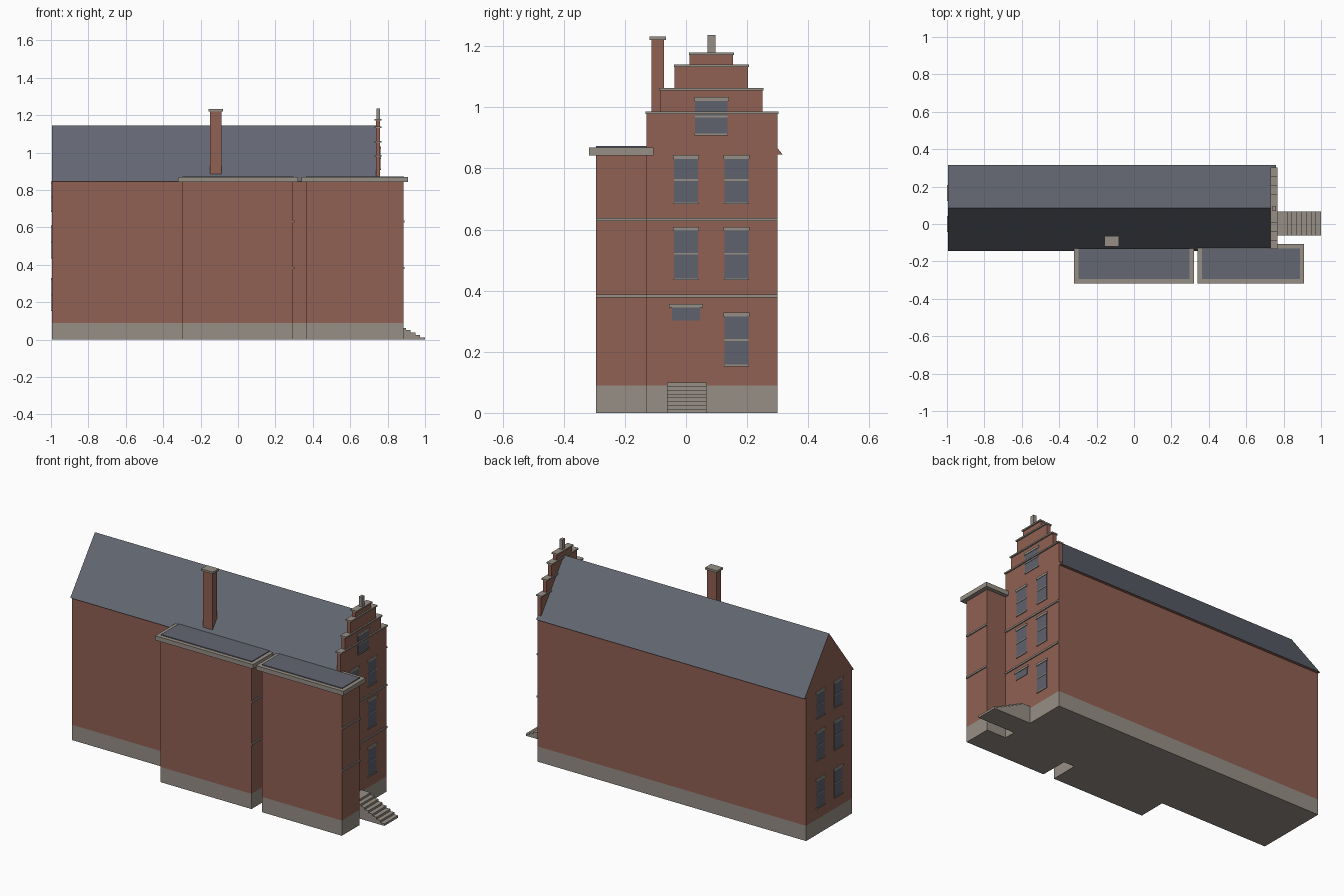
import bpy
import bmesh

cube = bpy.data.objects.get("Cube")
if cube:
    bpy.data.objects.remove(cube, do_unlink=True)


def material(name, rgb):
    m = bpy.data.materials.new(name)
    m.use_nodes = True
    m.diffuse_color = (*rgb, 1)
    bsdf = m.node_tree.nodes["Principled BSDF"]
    bsdf.inputs["Base Color"].default_value = (*rgb, 1)
    bsdf.inputs["Roughness"].default_value = 0.9
    return m


BRICK = material("red brick", (0.28, 0.117, 0.087))
STONE = material("grey stone", (0.305, 0.272, 0.235))
SLATE = material("blue grey slate", (0.125, 0.136, 0.167))
GLASS = material("dark window glass", (0.115, 0.122, 0.155))


def finish(name, bm, *mats):
    bmesh.ops.recalc_face_normals(bm, faces=bm.faces)
    mesh = bpy.data.meshes.new(name)
    bm.to_mesh(mesh)
    bm.free()
    for m in mats:
        mesh.materials.append(m)
    ob = bpy.data.objects.new(name, mesh)
    bpy.context.collection.objects.link(ob)
    return ob


def box(name, xs, ys, zs, mat):
    """Box between the given limits on each axis."""
    bm = bmesh.new()
    bmesh.ops.create_cube(bm, size=1)
    for v in bm.verts:
        v.co = [lim[0] if c < 0 else lim[1] for c, lim in zip(v.co, (xs, ys, zs))]
    return finish(name, bm, mat)


def extrude_profile(name, points, axis, start, end, *mats):
    """Prism from a closed outline, given in the two axes other than `axis`."""
    bm = bmesh.new()

    def place(p, d):
        return (d, p[0], p[1]) if axis == "x" else (p[0], d, p[1])

    face = bm.faces.new([bm.verts.new(place(p, start)) for p in points])
    moved = bmesh.ops.extrude_face_region(bm, geom=[face])["geom"]
    for v in moved:
        if isinstance(v, bmesh.types.BMVert):
            v.co[0 if axis == "x" else 1] = end
    return finish(name, bm, *mats)


LEFT_END, GABLE = -0.995, 0.76
FRONT, BACK = -0.13, 0.30
PLINTH, EAVES = 0.09, 0.845


# Walls on a flush stone plinth
def block(name, xs, ys):
    box(name + "_walls", xs, ys, (PLINTH, EAVES), BRICK)
    base = box(name + "_plinth", xs, ys, (0, PLINTH), STONE)
    return base


block("main", (LEFT_END, GABLE), (FRONT, BACK))
annexes = {
    "middle_annex": ((-0.30, 0.295), (-0.32, 0.32), FRONT),
    "end_annex": ((0.365, 0.885), (0.34, 0.91), -0.107),
}
for name, (xs, slab, back) in annexes.items():
    block(name, xs, (-0.295, FRONT))
    # Flat roof: stone cornice with a thin slate covering
    box(name + "_cornice", slab, (-0.317, back), (0.842, 0.868), STONE)
    box(name + "_roof", (slab[0] + 0.023, slab[1] - 0.023), (-0.294, FRONT),
        (0.866, 0.873), SLATE)

# Pitched roof, slate on the slopes and brick on the ends
roof = extrude_profile("pitched_roof", [(-0.145, EAVES), (0.316, EAVES), (0.0855, 1.145)],
                       "x", LEFT_END, GABLE - 0.002, BRICK, SLATE)
for p in roof.data.polygons:
    p.material_index = 1 if p.normal.z > 0.1 else 0

# Stepped gable with stone copings
steps = [(FRONT, BACK, 0.978), (-0.085, 0.251, 1.055),
         (-0.037, 0.203, 1.132), (0.012, 0.154, 1.171)]
bottom = EAVES
for i, (y0, y1, top) in enumerate(steps, 1):
    box(f"gable_step_{i}", (0.737, GABLE), (y0, y1), (bottom, top), BRICK)
    box(f"gable_coping_{i}", (0.73, 0.768), (y0 - 0.003, y1 + 0.003),
        (top, top + 0.008), STONE)
    bottom = top
box("gable_pinnacle", (0.741, 0.76), (0.07, 0.096), (1.175, 1.236), STONE)

# Chimney
box("chimney", (-0.15, -0.087), (-0.113, -0.072), (0.87, 1.222), BRICK)
box("chimney_cap", (-0.157, -0.08), (-0.12, -0.065), (1.22, 1.232), STONE)

# String courses on the faces turned to the entrance end
for level, z in (("lower", 0.383), ("upper", 0.632)):
    for part, x, y0, y1 in (("gable", GABLE, FRONT, BACK),
                            ("end_annex", 0.885, -0.295, FRONT),
                            ("middle_annex", 0.295, -0.295, FRONT)):
        box(f"{level}_{part}_course", (x - 0.004, x + 0.006), (y0, y1),
            (z - 0.005, z + 0.005), STONE)


# Windows: glass plate, lintel, sill and a middle bar
def window(name, x, side, y, z0, z1, half=0.039, lintel=0.013, over=0.004, bar=True):
    def plate(part, h, za, zb, depth, mat):
        xs = sorted((x - side * 0.004, x + side * depth))
        box(f"{name}_{part}", xs, (y - h, y + h), (za, zb), mat)

    plate("glass", half, z0, z1, 0.002, GLASS)
    plate("lintel", half + over, z1, z1 + lintel, 0.005, STONE)
    if bar:
        plate("sill", half + 0.002, z0 - 0.003, z0 + 0.003, 0.005, STONE)
        mid = (z0 + z1) / 2 + 0.004
        plate("bar", half, mid - 0.003, mid + 0.003, 0.004, STONE)


floors = [("ground", 0.155, 0.315), ("first", 0.437, 0.596), ("second", 0.686, 0.831)]
for floor, z0, z1 in floors:
    for col, y in (("front", 0.0), ("back", 0.165)):
        window(f"{floor}_{col}_rear_window", LEFT_END, -1, y, z0, z1)
        if (floor, col) != ("ground", "front"):
            window(f"{floor}_{col}_gable_window", GABLE, 1, y, z0, z1)
window("door_light", GABLE, 1, 0.0, 0.303, 0.344, 0.045, 0.012, 0.01, False)
window("attic_window", GABLE, 1, 0.083, 0.911, 1.02, 0.053)

# Entrance stairs: a landing and equal steps down to the ground
count, top, landing, foot = 8, 0.1, 0.82, 1.0
outline = [(GABLE, 0), (GABLE, top)]
run = (foot - landing) / (count - 1)
for i in range(count):
    x = landing + i * run
    outline += [(x, top * (1 - i / count)), (x, top * (1 - (i + 1) / count))]
extrude_profile("entrance_stairs", outline, "y", -0.062, 0.067, STONE)
